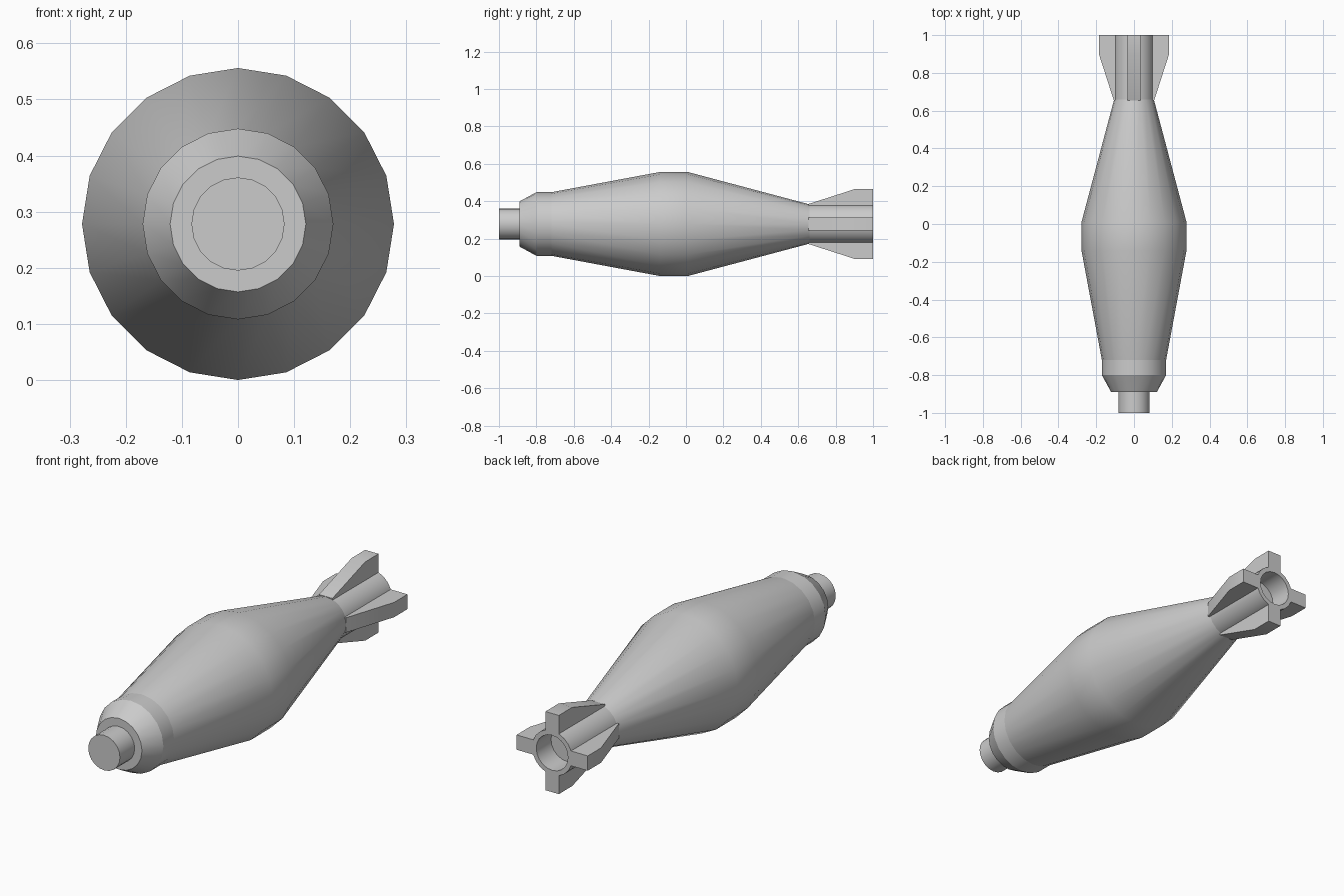
import bpy, bmesh, math
from mathutils import Matrix

if "Cube" in bpy.data.objects:
    bpy.data.objects.remove(bpy.data.objects["Cube"])

CZ = 0.278      # height of the long axis
SIDES = 20


def finish(name, bm):
    bmesh.ops.recalc_face_normals(bm, faces=bm.faces)
    me = bpy.data.meshes.new(name)
    bm.to_mesh(me)
    bm.free()
    ob = bpy.data.objects.new(name, me)
    bpy.context.collection.objects.link(ob)
    bpy.ops.object.select_all(action='DESELECT')
    ob.select_set(True)
    bpy.context.view_layer.objects.active = ob
    bpy.ops.object.shade_smooth_by_angle(angle=math.radians(22))
    return ob


def lathe(name, profile):
    """Turn (y, radius) points round the long axis; radius 0 closes an end."""
    bm = bmesh.new()
    rings = []
    for y, r in profile:
        if r == 0:
            rings.append([bm.verts.new((0, y, CZ))] * SIDES)
        else:
            rings.append([bm.verts.new((r * math.sin(a), y, CZ + r * math.cos(a)))
                          for a in (2 * math.pi * i / SIDES for i in range(SIDES))])
    for a, b in zip(rings, rings[1:]):
        for i in range(SIDES):
            j = (i + 1) % SIDES
            bm.faces.new(list(dict.fromkeys((a[i], a[j], b[j], b[i]))))
    return finish(name, bm)


# Nose tip, collar and tapered body
lathe("nose_tip", [(-1, 0), (-1, 0.083), (-0.89, 0.083)])
lathe("nose_collar", [(-0.89, 0.083), (-0.89, 0.121), (-0.80, 0.17), (-0.72, 0.17)])
lathe("body", [(-0.72, 0.17), (-0.14, 0.278), (0.01, 0.278), (0.66, 0.105)])

# Tail tube with a shallow open bore
lathe("tail_tube", [(0.66, 0.105), (1, 0.105), (1, 0.083), (0.89, 0.083), (0.89, 0)])

# Four tail fins
FIN = [(0.655, 0.095), (0.655, 0.107), (0.90, 0.186), (1.0, 0.186), (1.0, 0.095)]
HALF = 0.035
for k, side in enumerate(("top", "right", "bottom", "left")):
    bm = bmesh.new()
    face = bm.faces.new([bm.verts.new((-HALF, y, r)) for y, r in FIN])
    ext = bmesh.ops.extrude_face_region(bm, geom=[face], use_keep_orig=True)
    moved = [v for v in ext["geom"] if isinstance(v, bmesh.types.BMVert)]
    bmesh.ops.translate(bm, verts=moved, vec=(2 * HALF, 0, 0))
    bm.transform(Matrix.Translation((0, 0, CZ)) @ Matrix.Rotation(k * math.pi / 2, 4, 'Y'))
    finish("fin_" + side, bm)
